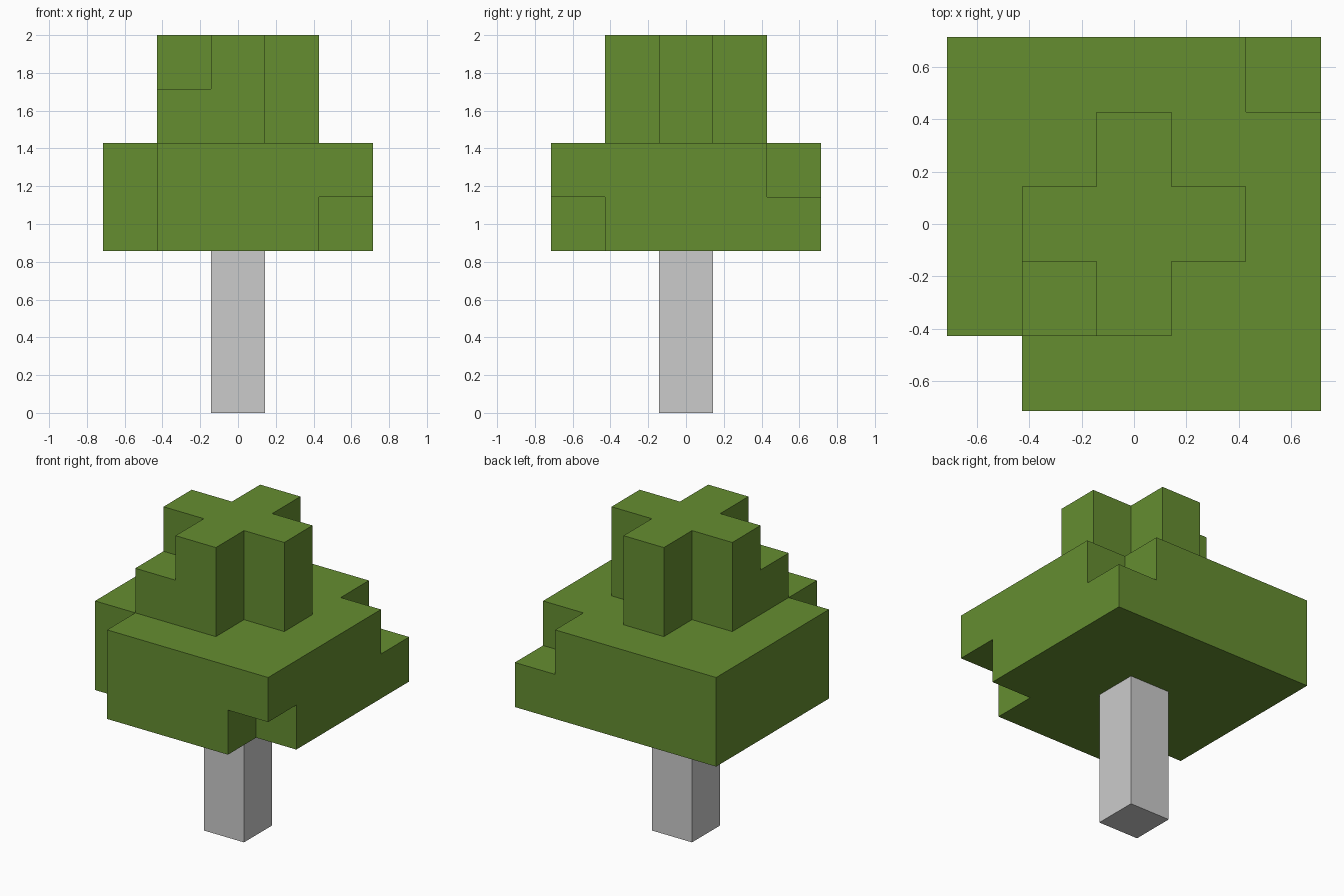
import bpy, bmesh
from mathutils import Vector

if "Cube" in bpy.data.objects:
    bpy.data.objects.remove(bpy.data.objects["Cube"])

U = 2 / 7  # block size: the tree is seven blocks tall


def square(r, k, missing=()):
    return {(x, y, k) for x in range(-r, r + 1) for y in range(-r, r + 1)
            if (x, y) not in missing}


def plus(k):
    return {(x, y, k) for x, y in ((0, 0), (1, 0), (-1, 0), (0, 1), (0, -1))}


# Block layout, layer by layer
trunk = {(0, 0, k) for k in range(3)}
leaves = (square(2, 3, {(-2, -2), (2, -2)})
          | square(2, 4, {(-2, -2), (2, 2)})
          | plus(5) | {(-1, -1, 5)}
          | plus(6))
solid = trunk | leaves


def build(name, cells, color=None):
    """Make the outer skin of a set of blocks, skipping faces between blocks."""
    bm = bmesh.new()
    for c in sorted(cells):
        centre = Vector((c[0], c[1], c[2] + 0.5))
        for axis in range(3):
            for sign in (-1, 1):
                n = Vector((0, 0, 0))
                n[axis] = sign
                if tuple(int(a + b) for a, b in zip(c, n)) in solid:
                    continue
                u = Vector((0, 0, 0))
                u[(axis + 1) % 3] = 0.5
                v = n.cross(u)
                mid = centre + n * 0.5
                bm.faces.new([bm.verts.new((mid + a * u + b * v) * U)
                              for a, b in ((-1, -1), (1, -1), (1, 1), (-1, 1))])
    bmesh.ops.remove_doubles(bm, verts=bm.verts[:], dist=0.001)
    mesh = bpy.data.meshes.new(name)
    bm.to_mesh(mesh)
    bm.free()
    obj = bpy.data.objects.new(name, mesh)
    bpy.context.collection.objects.link(obj)
    if color:
        mat = bpy.data.materials.new(name + "_green")
        mat.diffuse_color = color
        mat.use_nodes = True
        mat.node_tree.nodes["Principled BSDF"].inputs["Base Color"].default_value = mat.diffuse_color
        mesh.materials.append(mat)
    return obj


build("trunk", trunk)
build("leaves", leaves, (0.13, 0.27, 0.03, 1))
